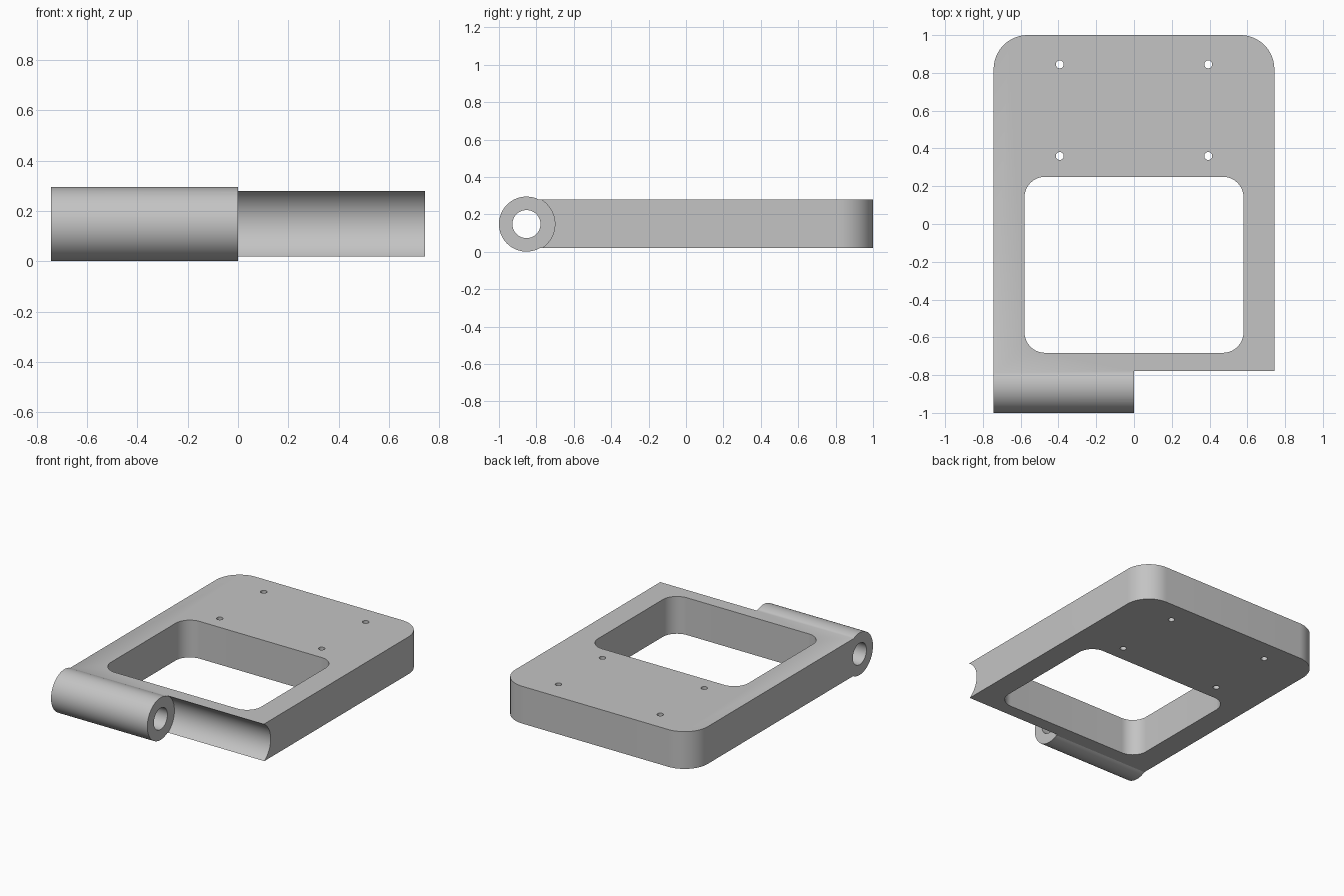
import bpy
import bmesh
import math
from mathutils import Matrix, Vector

default = bpy.data.objects.get("Cube")
if default:
    bpy.data.objects.remove(default, do_unlink=True)

HALF_W = 0.743
BOTTOM, TOP = 0.02, 0.28
PIN_Y, PIN_Z = -0.853, 0.148

grey = bpy.data.materials.new("satin grey")
grey.use_nodes = True
colour = (0.55, 0.55, 0.55, 1)
grey.diffuse_color = colour
grey.node_tree.nodes["Principled BSDF"].inputs["Base Color"].default_value = colour


def make_object(name, bm):
    bmesh.ops.recalc_face_normals(bm, faces=bm.faces)
    mesh = bpy.data.meshes.new(name)
    bm.to_mesh(mesh)
    bm.free()
    mesh.materials.append(grey)
    obj = bpy.data.objects.new(name, mesh)
    bpy.context.collection.objects.link(obj)
    return obj


def prism(name, corners, z0, z1, steps=16):
    """Extruded rectangle; corners are (x, y, radius), counter-clockwise from front left."""
    bm = bmesh.new()
    verts = []
    for i, (x, y, r) in enumerate(corners):
        start = math.pi + i * math.pi / 2
        mid = start + math.pi / 4
        cx = x - math.copysign(r, math.cos(mid))
        cy = y - math.copysign(r, math.sin(mid))
        for s in range(steps + 1 if r else 1):
            a = start + s / steps * math.pi / 2
            verts.append(bm.verts.new((cx + r * math.cos(a), cy + r * math.sin(a), z0)))
    face = bm.faces.new(verts)
    new = bmesh.ops.extrude_face_region(bm, geom=[face])["geom"]
    bmesh.ops.translate(bm, vec=Vector((0, 0, z1 - z0)),
                        verts=[v for v in new if isinstance(v, bmesh.types.BMVert)])
    return make_object(name, bm)


def cylinder(name, centre, radius, length, along_x=False, sides=64):
    bm = bmesh.new()
    matrix = Matrix.Translation(centre)
    if along_x:
        matrix = matrix @ Matrix.Rotation(math.pi / 2, 4, 'Y')
    bmesh.ops.create_cone(bm, cap_ends=True, segments=sides, radius1=radius,
                          radius2=radius, depth=length, matrix=matrix)
    return make_object(name, bm)


def combine(target, tool, operation):
    mod = target.modifiers.new(tool.name, 'BOOLEAN')
    mod.operation = operation
    mod.solver = 'EXACT'
    mod.object = tool
    bpy.context.view_layer.objects.active = target
    bpy.ops.object.modifier_apply(modifier=mod.name)
    bpy.data.objects.remove(tool, do_unlink=True)


# Plate, rounded at the back and reaching the pin axis at the front
plate = prism("hinge_plate", [(-HALF_W, PIN_Y, 0), (HALF_W, PIN_Y, 0),
                              (HALF_W, 1, 0.18), (-HALF_W, 1, 0.18)], BOTTOM, TOP)

# Knuckle on one half, hollow clearance on the other
knuckle = cylinder("knuckle", (-HALF_W / 2, PIN_Y, PIN_Z), 0.147, HALF_W, True, 96)
combine(plate, knuckle, 'UNION')
relief = cylinder("clearance", (0.5, PIN_Y, PIN_Z), 0.152, 1, True, 96)
combine(plate, relief, 'DIFFERENCE')

# Pin bore
bore = cylinder("pin_bore", (0, PIN_Y, PIN_Z), 0.075, 2, True)
combine(plate, bore, 'DIFFERENCE')

# Window
window = prism("window", [(-0.58, -0.682, 0.11), (0.58, -0.682, 0.11),
                          (0.58, 0.25, 0.11), (-0.58, 0.25, 0.11)], -0.2, 0.5)
combine(plate, window, 'DIFFERENCE')

# Screw holes
for x in (-0.393, 0.393):
    for y in (0.36, 0.845):
        hole = cylinder("screw_hole", (x, y, 0.15), 0.021, 1, sides=32)
        combine(plate, hole, 'DIFFERENCE')

# Smooth curved walls, crisp edges
bpy.ops.object.select_all(action='DESELECT')
plate.select_set(True)
bpy.context.view_layer.objects.active = plate
bpy.ops.object.shade_smooth_by_angle(angle=math.radians(25))
